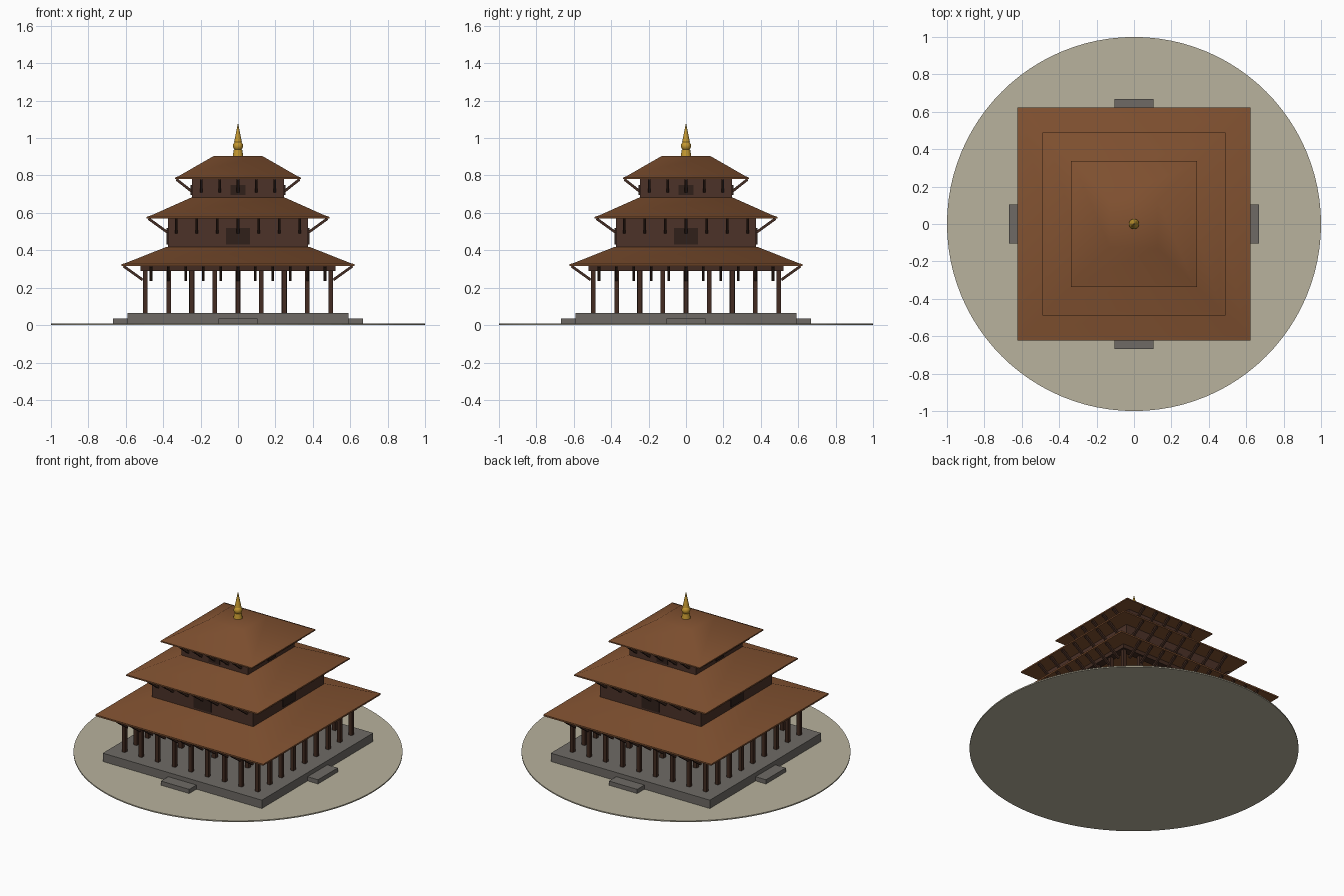
import bpy, bmesh, math
from mathutils import Matrix, Vector

if "Cube" in bpy.data.objects:
    bpy.data.objects.remove(bpy.data.objects["Cube"])


def material(name, rgb):
    m = bpy.data.materials.new(name)
    lin = [(c / 255 / 12.92) if c < 11 else ((c / 255 + 0.055) / 1.055) ** 2.4 for c in rgb]
    m.diffuse_color = (*lin, 1)
    m.use_nodes = True
    m.node_tree.nodes["Principled BSDF"].inputs["Base Color"].default_value = m.diffuse_color
    return m


SAND = material("sand ground", (184, 178, 157))
STONE = material("grey stone", (110, 106, 101))
WOOD = material("dark wood", (66, 43, 33))
WALL = material("wall wood", (76, 50, 40))
PANEL = material("shadow panel", (48, 32, 26))
ROOF = material("roof brown", (130, 82, 49))
GOLD = material("gold", (196, 152, 48))


def finish(bm, name, mat, smooth=None):
    bmesh.ops.recalc_face_normals(bm, faces=bm.faces)
    me = bpy.data.meshes.new(name)
    bm.to_mesh(me)
    bm.free()
    me.materials.append(mat)
    ob = bpy.data.objects.new(name, me)
    bpy.context.collection.objects.link(ob)
    if smooth:
        bpy.context.view_layer.objects.active = ob
        ob.select_set(True)
        bpy.ops.object.shade_smooth_by_angle(angle=math.radians(smooth))
        ob.select_set(False)
    return ob


def add_box(bm, lo, hi):
    lo, hi = Vector(lo), Vector(hi)
    m = Matrix.Translation((lo + hi) / 2) @ Matrix.Diagonal((*(hi - lo), 1))
    bmesh.ops.create_cube(bm, size=1, matrix=m)


def add_bar(bm, a, b, w):
    # square bar between two points
    a, b = Vector(a), Vector(b)
    d = b - a
    rot = d.to_track_quat('Z', 'X').to_matrix().to_4x4()
    m = Matrix.Translation((a + b) / 2) @ rot @ Matrix.Diagonal((w, w, d.length, 1))
    bmesh.ops.create_cube(bm, size=1, matrix=m)


def four_sides(bm):
    # repeat the front side around the z axis
    geom = bm.verts[:] + bm.edges[:] + bm.faces[:]
    for i in range(1, 4):
        new = bmesh.ops.duplicate(bm, geom=geom)["geom"]
        bmesh.ops.rotate(bm, verts=[v for v in new if isinstance(v, bmesh.types.BMVert)],
                         matrix=Matrix.Rotation(i * math.pi / 2, 3, 'Z'))


def loft(name, profile, sides, mat, phase=0.0, smooth=None):
    # stacked rings of (radius, z), capped at both ends
    bm = bmesh.new()
    rings = []
    for r, z in profile:
        rings.append([bm.verts.new((r * math.cos(phase + 2 * math.pi * i / sides),
                                    r * math.sin(phase + 2 * math.pi * i / sides), z))
                      for i in range(sides)])
    for a, b in zip(rings, rings[1:]):
        for i in range(sides):
            j = (i + 1) % sides
            bm.faces.new((a[i], a[j], b[j], b[i]))
    bm.faces.new(rings[0][::-1])
    bm.faces.new(rings[-1])
    return finish(bm, name, mat, smooth)


def square_loft(name, profile, mat, smooth=None):
    return loft(name, [(h * math.sqrt(2), z) for h, z in profile], 4, mat, math.pi / 4, smooth)


# ground disc and stone base
loft("ground_disc", [(1, 0), (1, 0.008)], 96, SAND)
square_loft("plinth", [(0.59, 0.008), (0.59, 0.064)], STONE)
bm = bmesh.new()
add_box(bm, (-0.105, -0.667, 0.008), (0.105, -0.58, 0.036))
four_sides(bm)
finish(bm, "entrance_steps", STONE)

# outer colonnade, nine columns along each side
bm = bmesh.new()
for i in range(8):
    x = -0.495 + i * 0.12375
    add_box(bm, (x - 0.012, -0.507, 0.064), (x + 0.012, -0.483, 0.30))
four_sides(bm)
finish(bm, "outer_columns", WOOD)

# thicker inner columns
bm = bmesh.new()
for x in (-0.247, 0):
    add_box(bm, (x - 0.014, -0.261, 0.064), (x + 0.014, -0.233, 0.317))
four_sides(bm)
finish(bm, "inner_columns", WOOD)

# ring beam above the columns
bm = bmesh.new()
add_box(bm, (-0.52, -0.52, 0.29), (0.52, -0.47, 0.318))
four_sides(bm)
finish(bm, "ring_beam", WOOD)

# upper storeys
square_loft("middle_storey_wall", [(0.375, 0.40), (0.375, 0.575)], WALL)
square_loft("top_storey_wall", [(0.247, 0.66), (0.247, 0.783)], WALL)

# central window plates on each side of the upper storeys
for name, h, w, z0, z1 in (("middle_windows", 0.375, 0.065, 0.43, 0.52),
                           ("top_windows", 0.247, 0.04, 0.695, 0.75)):
    bm = bmesh.new()
    add_box(bm, (-w, -h - 0.006, z0), (w, -h + 0.002, z1))
    four_sides(bm)
    finish(bm, name, PANEL)

# three roofs with thin eaves
square_loft("lower_roof", [(0.623, 0.316), (0.623, 0.326), (0.60, 0.332), (0.385, 0.417)], ROOF, 50)
square_loft("middle_roof", [(0.488, 0.57), (0.488, 0.579), (0.465, 0.586), (0.25, 0.682)], ROOF, 50)
square_loft("upper_roof", [(0.338, 0.78), (0.338, 0.788), (0.32, 0.795), (0.128, 0.905)], ROOF, 50)

# slanted struts under each eave
for name, n, step, (y0, z0), (y1, z1) in (
        ("lower_struts", 11, 0.093, (0.51, 0.242), (0.612, 0.315)),
        ("middle_struts", 7, 0.11, (0.376, 0.495), (0.478, 0.569)),
        ("upper_struts", 5, 0.098, (0.248, 0.715), (0.329, 0.779))):
    bm = bmesh.new()
    for i in range(n):
        x = (i - (n - 1) / 2) * step
        add_bar(bm, (x, -y0, z0), (x, -y1, z1), 0.014)
    four_sides(bm)
    finish(bm, name, WOOD)

# gold finial: flared foot, ball and spire
loft("finial_foot", [(0.028, 0.903), (0.022, 0.94)], 16, GOLD, smooth=40)
bm = bmesh.new()
bmesh.ops.create_uvsphere(bm, u_segments=16, v_segments=10, radius=0.027,
                          matrix=Matrix.Translation((0, 0, 0.958)))
finish(bm, "finial_ball", GOLD, 40)
loft("finial_spire", [(0.021, 0.978), (0.001, 1.077)], 16, GOLD, smooth=40)
